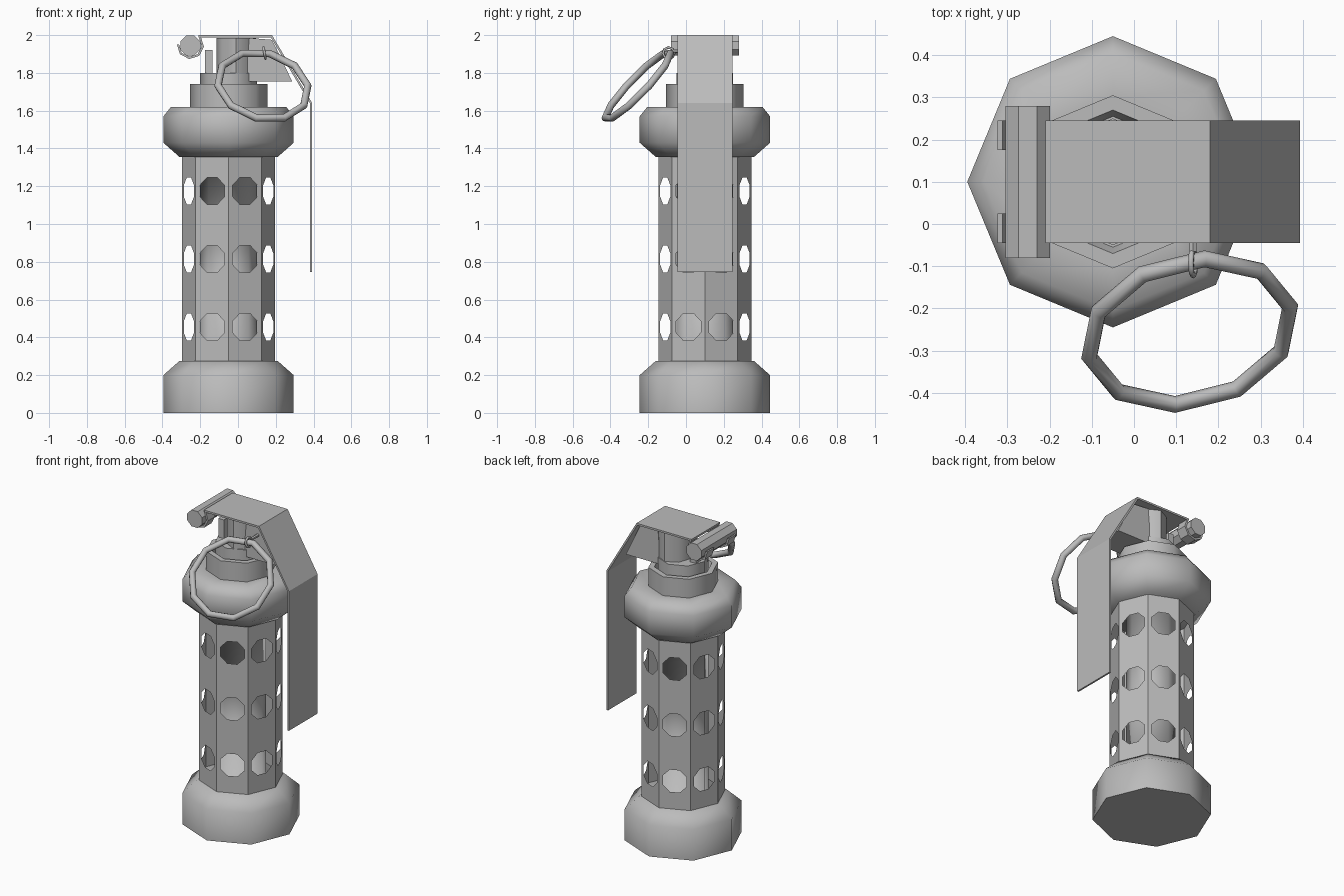
import bpy, bmesh, math
from mathutils import Matrix, Vector

cube = bpy.data.objects.get("Cube")
if cube:
    bpy.data.objects.remove(cube, do_unlink=True)

metal = bpy.data.materials.new("grey_metal")
metal.use_nodes = True
GREY = (0.5, 0.5, 0.5, 1)
metal.diffuse_color = GREY
metal.node_tree.nodes["Principled BSDF"].inputs["Base Color"].default_value = GREY

AXIS = Vector((-0.05, 0.1, 0))  # centre line of the canister
SIDES = 8


def finish(name, bm, smooth=None):
    """Turn a bmesh into an object; smooth is an edge angle in degrees."""
    bmesh.ops.recalc_face_normals(bm, faces=bm.faces)
    mesh = bpy.data.meshes.new(name)
    if smooth:
        for f in bm.faces:
            f.smooth = True
        for e in bm.edges:
            e.smooth = e.calc_face_angle(0) < math.radians(smooth)
    bm.to_mesh(mesh)
    bm.free()
    mesh.materials.append(metal)
    ob = bpy.data.objects.new(name, mesh)
    bpy.context.collection.objects.link(ob)
    return ob


def lathe(name, profile, smooth, centre=AXIS, stretch=1):
    """Eight-sided turned part from (radius, height) points, capped at both ends."""
    bm = bmesh.new()
    rings = []
    for r, z in profile:
        rings.append([bm.verts.new(centre + Vector((r * math.cos(a), stretch * r * math.sin(a), z)))
                      for a in (math.tau * i / SIDES for i in range(SIDES))])
    for low, high in zip(rings, rings[1:]):
        for i in range(SIDES):
            j = (i + 1) % SIDES
            bm.faces.new((low[i], low[j], high[j], high[i]))
    bm.faces.new(rings[0])
    bm.faces.new(rings[-1])
    return finish(name, bm, smooth)


def prism(name, outline, y0, y1):
    """Extrude an (x, z) outline from y0 to y1."""
    bm = bmesh.new()
    face = bm.faces.new([bm.verts.new((x, y0, z)) for x, z in outline])
    new = bmesh.ops.extrude_face_region(bm, geom=[face])["geom"]
    verts = [v for v in new if isinstance(v, bmesh.types.BMVert)]
    bmesh.ops.translate(bm, verts=verts, vec=(0, y1 - y0, 0))
    return finish(name, bm)


def rod(name, x, z, radius, y0, y1, sides=8):
    turn = math.pi / sides
    prism(name, [(x + radius * math.cos(turn + math.tau * i / sides),
                  z + radius * math.sin(turn + math.tau * i / sides)) for i in range(sides)], y0, y1)


def torus(name, major, minor, segments, sides, matrix):
    bm = bmesh.new()
    rings = []
    for i in range(segments):
        a = math.tau * i / segments
        out = Vector((math.cos(a), math.sin(a), 0))
        rings.append([bm.verts.new(matrix @ (out * (major + minor * math.cos(b)) + Vector((0, 0, minor * math.sin(b)))))
                      for b in (math.tau * k / sides for k in range(sides))])
    for i in range(segments):
        a, b = rings[i], rings[(i + 1) % segments]
        for k in range(sides):
            m = (k + 1) % sides
            bm.faces.new((a[k], a[m], b[m], b[k]))
    return finish(name, bm, 65)


# Inner core with the base cap and upper collar in one turned piece
core = lathe("core_and_caps", [(0.345, 0), (0.345, 0.2), (0.26, 0.275), (0.15, 0.275), (0.15, 1.355),
                               (0.26, 1.355), (0.345, 1.43), (0.345, 1.57), (0.305, 1.62), (0.2, 1.62)], 100)
for e in core.data.edges:
    if all(core.data.vertices[v].co.z < 0.01 for v in e.vertices):
        e.use_edge_sharp = True

# Perforated octagonal sleeve: each panel is a stack of cells with a round hole
bm = bmesh.new()
bottom, top, radius, hole = 0.275, 1.355, 0.246, 0.077
cuts = [bottom, 0.635, 0.995, top]
for i in range(SIDES):
    p, q = (AXIS + Vector((radius * math.cos(a), radius * math.sin(a), 0))
            for a in (math.tau * i / SIDES, math.tau * (i + 1) / SIDES))
    mid, along = (p + q) / 2, (q - p).normalized()
    for low, high in zip(cuts, cuts[1:]):
        centre_z = (low + high) / 2
        corners = [bm.verts.new((b.x, b.y, z)) for b, z in ((q, high), (p, high), (p, low), (q, low))]
        rim = []
        for k in range(8):
            a = math.tau * (k + 0.5) / 8
            rim.append(bm.verts.new(mid + along * hole * math.cos(a) + Vector((0, 0, centre_z + hole * math.sin(a)))))
        for k in range(4):
            n = (k + 1) % 4
            bm.faces.new((corners[k], rim[2 * k + 1], rim[2 * k]))
            bm.faces.new((corners[k], corners[n], rim[2 * n], rim[2 * k + 1]))
bmesh.ops.remove_doubles(bm, verts=bm.verts, dist=0.0005)
finish("perforated_sleeve", bm)

# Neck, fuse collar and fuse head
lathe("neck", [(0.205, 1.61), (0.205, 1.74), (0.17, 1.74), (0.155, 1.69)], 50)
lathe("fuse_collar", [(0.15, 1.68), (0.15, 1.8)], 50)
lathe("fuse_head", [(0.105, 1.75), (0.105, 1.985)], 50, Vector((-0.01, 0.1, 0)), 1.25)
prism("fuse_bracket", [(0.04, 1.755), (0.287, 1.755), (0.18, 1.975), (0.06, 1.985)], 0.0, 0.2)
prism("striker_post", [(-0.175, 1.79), (-0.135, 1.79), (-0.135, 1.92), (-0.175, 1.92)], 0.05, 0.15)

# Safety lever: flat top, slope and long hanging strip
prism("safety_lever", [(-0.21, 2.0), (0.18, 2.0), (0.393, 1.64), (0.393, 0.745),
                       (0.382, 0.745), (0.382, 1.637), (0.174, 1.988), (-0.21, 1.988)], -0.045, 0.245)

# Hinge pin with the two curled lever tabs that wrap under it
HX, HZ = -0.252, 1.945
rod("hinge_pin", HX, HZ, 0.057, -0.08, 0.28)
angles = [math.radians(d) for d in range(175, 401, 45)]
curl = [(HX + r * math.cos(a), HZ + r * math.sin(a))
        for r, row in ((0.072, angles), (0.06, angles[::-1])) for a in row]
for side, y in (("front", -0.045), ("back", 0.175)):
    prism(side + "_hinge_curl", curl, y, y + 0.07)

# Pull ring, its small link and the pin that holds it
pose = (Matrix.Translation((0.132, -0.255, 1.732)) @ Matrix.Rotation(math.radians(14), 4, "Z")
        @ Matrix.Rotation(math.radians(47), 4, "X"))
torus("pull_ring", 0.245, 0.02, 10, 8, pose)
link = Matrix.Translation((0.14, -0.092, 1.905)) @ Matrix.Rotation(math.radians(80), 4, "Y")
torus("ring_link", 0.03, 0.007, 8, 6, link)
rod("safety_pin", 0.14, 1.915, 0.01, -0.065, 0.05, 6)
